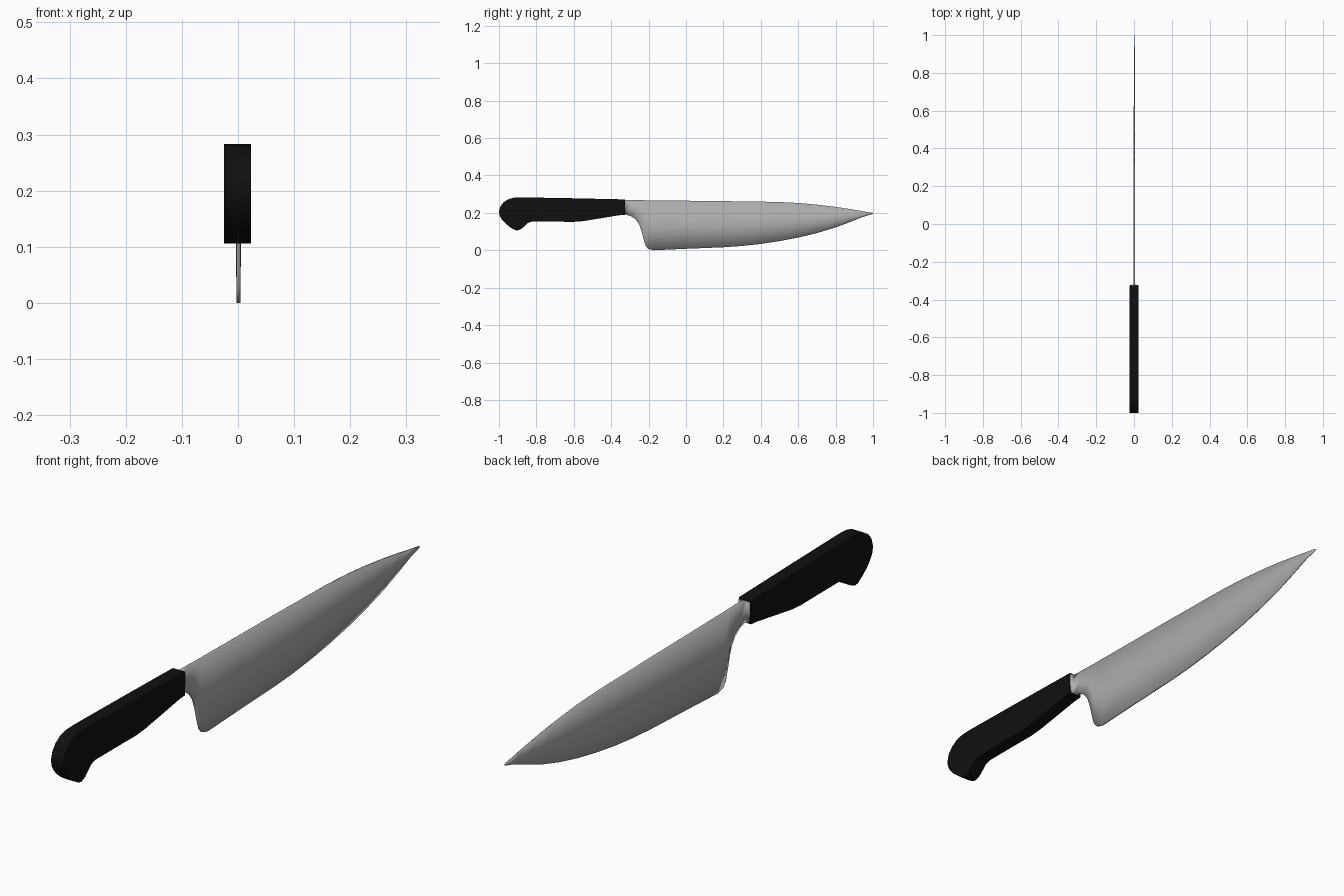
import bpy, bmesh


def material(name, c):
    m = bpy.data.materials.new(name)
    m.diffuse_color = (c, c, c, 1)
    return m


def finish(name, bm, mat, angle=None):
    bmesh.ops.recalc_face_normals(bm, faces=bm.faces)
    me = bpy.data.meshes.new(name)
    bm.to_mesh(me)
    bm.free()
    me.materials.append(mat)
    ob = bpy.data.objects.new(name, me)
    bpy.context.collection.objects.link(ob)
    bpy.ops.object.select_all(action='DESELECT')
    ob.select_set(True)
    bpy.context.view_layer.objects.active = ob
    if angle is None:
        bpy.ops.object.shade_smooth()
    else:
        bpy.ops.object.shade_smooth_by_angle(angle=angle)
    return ob


steel = material("steel grey", 0.42)
black = material("handle black", 0.005)

# Handle: side profile (y, z) extruded across x
outline = [(-0.325, 0.272), (-0.6, 0.278), (-0.88, 0.283), (-0.92, 0.281),
           (-0.95, 0.273), (-0.975, 0.257), (-0.992, 0.235), (-1.0, 0.208),
           (-0.997, 0.186), (-0.985, 0.165), (-0.965, 0.143), (-0.94, 0.123),
           (-0.915, 0.108), (-0.9, 0.106), (-0.88, 0.114), (-0.86, 0.132),
           (-0.845, 0.146), (-0.825, 0.153), (-0.7, 0.153), (-0.6, 0.152),
           (-0.55, 0.156), (-0.5, 0.164), (-0.42, 0.177), (-0.36, 0.187),
           (-0.325, 0.19)]
bm = bmesh.new()
face = bm.faces.new([bm.verts.new((-0.025, y, z)) for y, z in outline])
ext = bmesh.ops.extrude_face_region(bm, geom=[face])
for v in ext["geom"]:
    if isinstance(v, bmesh.types.BMVert):
        v.co.x = 0.023
finish("handle", bm, black, 0.7)

# Blade: stations (y, top z, bottom z, half thickness), flared where it meets the handle
stations = [(-0.34, 0.266, 0.194, 0.022), (-0.323, 0.266, 0.194, 0.022),
            (-0.321, 0.27, 0.19, 0.0045), (-0.295, 0.269, 0.183, 0.0045),
            (-0.27, 0.269, 0.166, 0.0045), (-0.25, 0.268, 0.138, 0.0045),
            (-0.237, 0.268, 0.1, 0.0045), (-0.227, 0.268, 0.06, 0.0045),
            (-0.216, 0.267, 0.024, 0.0045), (-0.203, 0.267, 0.008, 0.0045),
            (-0.175, 0.267, 0.0, 0.0045), (0.0, 0.265, 0.008, 0.0042),
            (0.2, 0.263, 0.016, 0.004), (0.3, 0.261, 0.023, 0.0038),
            (0.4, 0.26, 0.034, 0.0035), (0.5, 0.258, 0.049, 0.0033),
            (0.6, 0.253, 0.068, 0.003), (0.7, 0.244, 0.092, 0.0028),
            (0.8, 0.232, 0.122, 0.0025), (0.88, 0.22, 0.152, 0.0022),
            (0.95, 0.208, 0.18, 0.002), (1.0, 0.2, 0.194, 0.0015)]
bm = bmesh.new()
rings = []
for y, top, bot, w in stations:
    cx = 0.001 + 0.001 * y
    mid = bot + 0.45 * (top - bot)
    section = [(-w, top), (-w, mid), (-w * 0.8, bot),
               (w * 0.8, bot), (w, mid), (w, top)]
    rings.append([bm.verts.new((cx + x, y, z)) for x, z in section])
for a, b in zip(rings, rings[1:]):
    for i in range(6):
        j = (i + 1) % 6
        bm.faces.new((a[i], a[j], b[j], b[i]))
bm.faces.new(rings[0])
bm.faces.new(rings[-1])
finish("blade", bm, steel)
